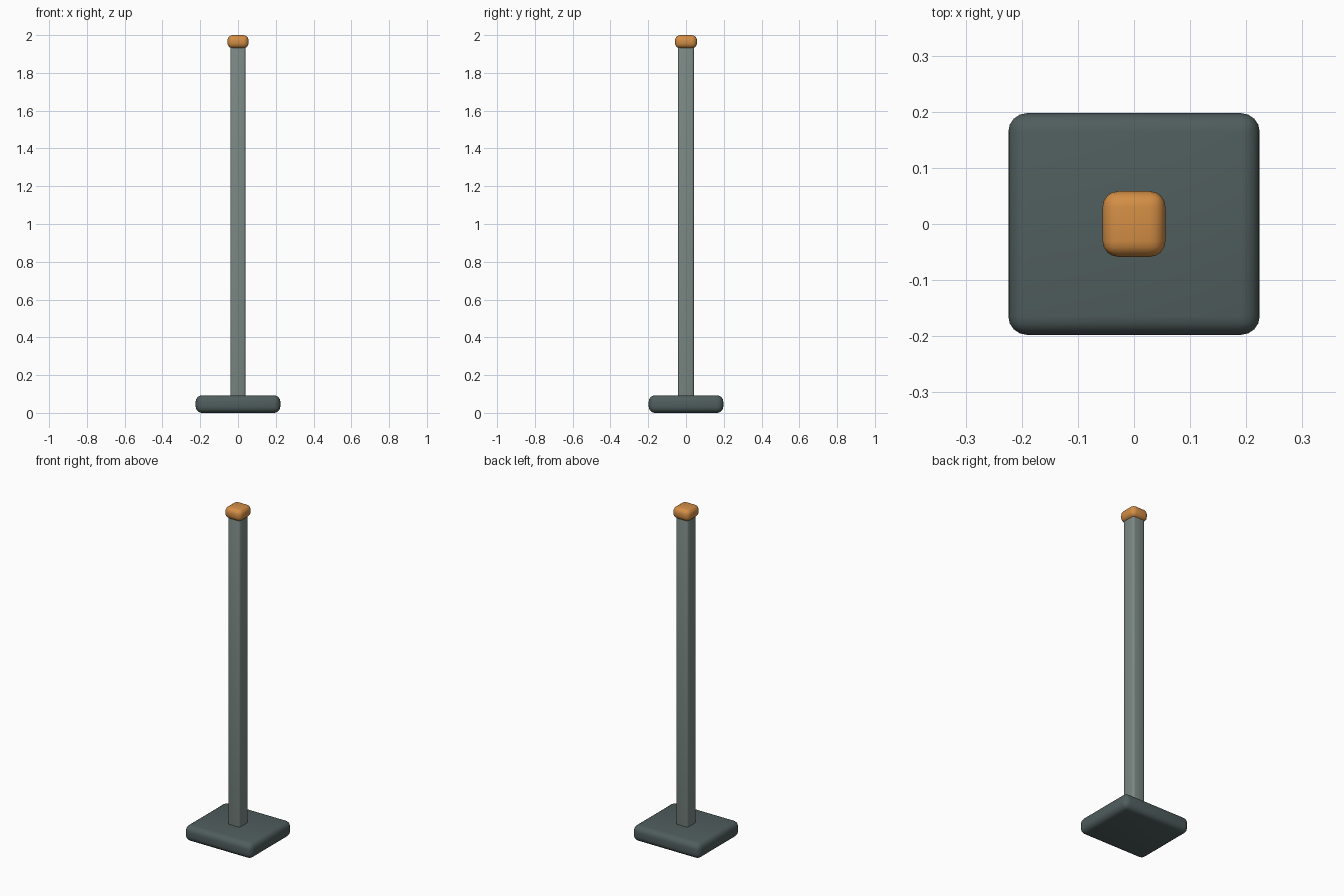
import bpy
import math

if "Cube" in bpy.data.objects:
    bpy.data.objects.remove(bpy.data.objects["Cube"])


def material(name, color):
    mat = bpy.data.materials.new(name)
    mat.diffuse_color = (*color, 1)
    mat.use_nodes = True
    mat.node_tree.nodes["Principled BSDF"].inputs["Base Color"].default_value = mat.diffuse_color
    return mat


def rounded_box(name, size, z_min, bevel, segments, mat):
    # Box resting at z_min, centred in x and y, with rounded edges
    bpy.ops.mesh.primitive_cube_add(size=1, location=(0, 0, z_min + size[2] / 2))
    obj = bpy.context.object
    obj.name = name
    obj.scale = size
    bpy.ops.object.transform_apply(location=False, rotation=False, scale=True)
    mod = obj.modifiers.new("rounding", "BEVEL")
    mod.width = bevel
    mod.segments = segments
    mod.limit_method = 'ANGLE'
    bpy.ops.object.modifier_apply(modifier=mod.name)
    bpy.ops.object.shade_smooth_by_angle(angle=math.radians(35))
    obj.data.materials.append(mat)
    return obj


dark = material("dark_grey_green", (0.08, 0.11, 0.11))
steel = material("grey_green", (0.2, 0.25, 0.235))
orange = material("orange", (0.65, 0.27, 0.06))

# Foot plate
rounded_box("base", (0.448, 0.395, 0.093), 0.0, 0.033, 4, dark)

# Upright
rounded_box("post", (0.08, 0.085, 1.88), 0.07, 0.012, 3, steel)

# Top cap
rounded_box("cap", (0.112, 0.117, 0.07), 1.93, 0.028, 4, orange)
